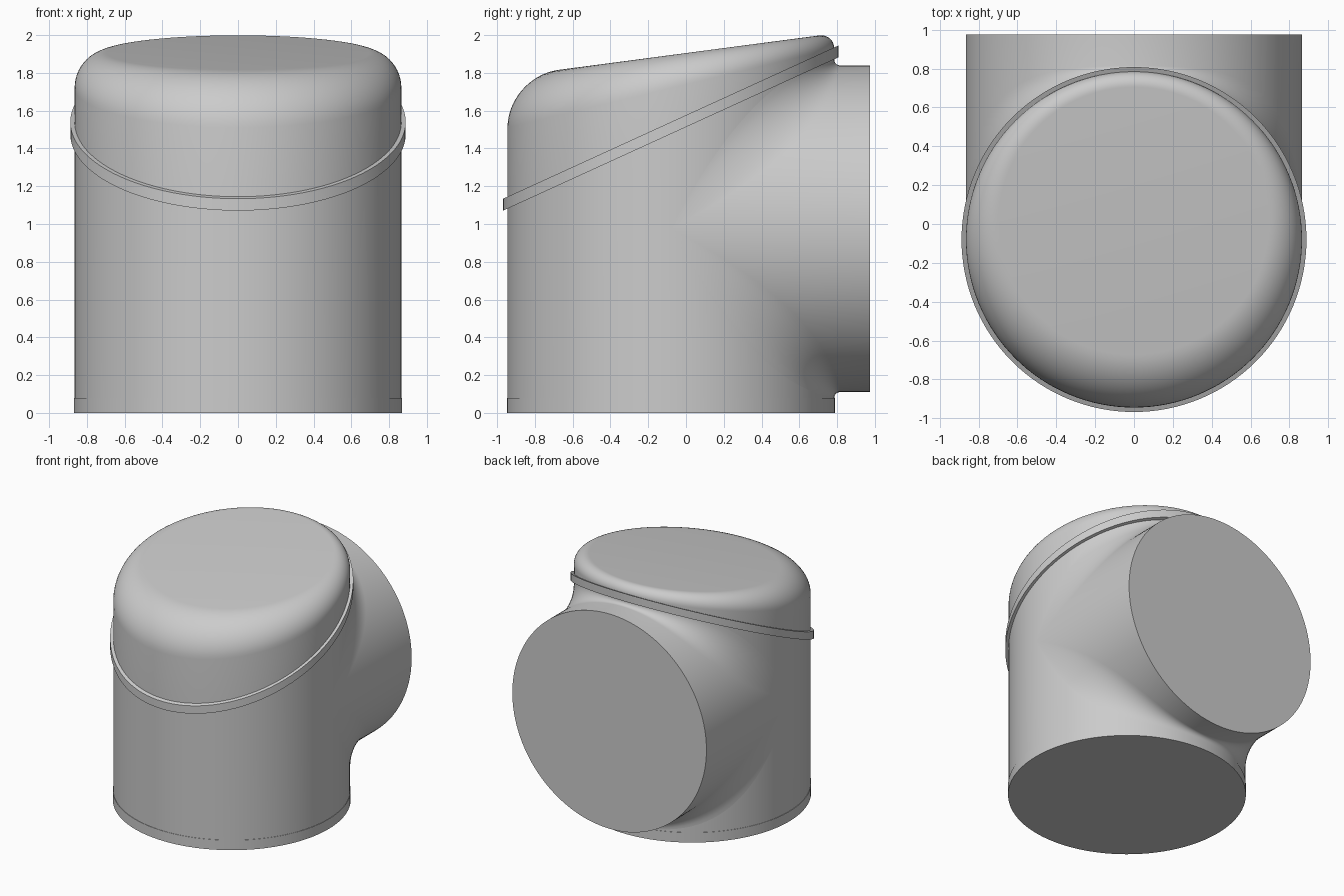
import bpy, bmesh
from math import sin, cos, pi, sqrt, radians

cube = bpy.data.objects.get("Cube")
if cube:
    bpy.data.objects.remove(cube, do_unlink=True)

R = 0.865          # radius of both pipes
CY = -0.08         # upright pipe axis
CZ = 0.975         # side pipe axis height
BACK = 0.975       # side pipe mouth
N = 128

grey = bpy.data.materials.new("plain grey")
grey.use_nodes = True
colour = (0.6, 0.6, 0.6, 1)
grey.diffuse_color = colour
grey.node_tree.nodes["Principled BSDF"].inputs["Base Color"].default_value = colour


def loft(name, rows, cap_start=True, cap_end=True, loop=False):
    """Skin a list of closed rings of points."""
    bm = bmesh.new()
    rings = [[bm.verts.new(p) for p in row] for row in rows]
    pairs = list(zip(rings, rings[1:]))
    if loop:
        pairs.append((rings[-1], rings[0]))
    for a, b in pairs:
        n = len(a)
        for i in range(n):
            j = (i + 1) % n
            bm.faces.new((a[i], a[j], b[j], b[i]))
    if cap_start:
        bm.faces.new(rings[0][::-1])
    if cap_end:
        bm.faces.new(rings[-1])
    bmesh.ops.remove_doubles(bm, verts=bm.verts, dist=1e-5)
    bmesh.ops.recalc_face_normals(bm, faces=bm.faces)
    mesh = bpy.data.meshes.new(name)
    bm.to_mesh(mesh)
    bm.free()
    mesh.materials.append(grey)
    obj = bpy.data.objects.new(name, mesh)
    bpy.context.collection.objects.link(obj)
    bpy.ops.object.select_all(action='DESELECT')
    obj.select_set(True)
    bpy.context.view_layer.objects.active = obj
    bpy.ops.object.shade_smooth_by_angle(angle=radians(35))
    return obj


def ring(radius, height):
    """Upright ring whose height is a function of y."""
    pts = []
    for i in range(N):
        a = 2 * pi * i / N
        x, y = radius * cos(a), CY + radius * sin(a)
        pts.append((x, y, height(y)))
    return pts


def seam(y):
    return 1.07 + 0.457 * (y + 0.97)


def lid_top(y):
    return 2.0 + 0.132 * (y - 0.72)


# Upright pipe, cut off along the slanted seam, and its foot
loft("upright_pipe", [ring(R, lambda y: 0.0), ring(R, lambda y: seam(y) + 0.03)])
loft("base_collar", [ring(R + 0.003, lambda y: 0.0), ring(R + 0.003, lambda y: 0.08)])


# Lid with a rounded rim that tightens towards the back
def lid_ring(t):
    pts = []
    for i in range(N):
        a = 2 * pi * i / N
        f = 0.175 - 0.095 * sin(a)
        rad = R - f * (1 - cos(t))
        x, y = rad * cos(a), CY + rad * sin(a)
        pts.append((x, y, lid_top(y) - f * (1 - sin(t))))
    return pts


loft("lid", [ring(R, lambda y: seam(y) + 0.03)]
     + [lid_ring(pi / 2 * k / 14) for k in range(15)])

# Slanted band around the seam
inner, outer = R - 0.02, 0.888
loft("seam_band", [ring(inner, seam), ring(outer, seam),
                   ring(outer, lambda y: seam(y) + 0.063),
                   ring(inner, lambda y: seam(y) + 0.063)],
     cap_start=False, cap_end=False, loop=True)


# Side pipe, flowing into the upright pipe through a varying fillet
def side_ring(t):
    pts = []
    for i in range(N):
        b = 2 * pi * i / N
        s = abs(sin(b))
        up = 1 if sin(b) >= 0 else -1
        d = 0.03 * s + 0.75 * s * (1 - s)
        x, wall = R * cos(b), CY + R * s
        y = wall + d * (1 - sin(t))
        z = CZ + up * (R * s + d * (1 - cos(t)))
        pts.append((x, y, z))
    return pts


mouth = [(R * cos(2 * pi * i / N), BACK, CZ + R * sin(2 * pi * i / N)) for i in range(N)]
loft("side_pipe", [mouth] + [side_ring(pi / 2 * k / 10) for k in range(11)],
     cap_end=False)
